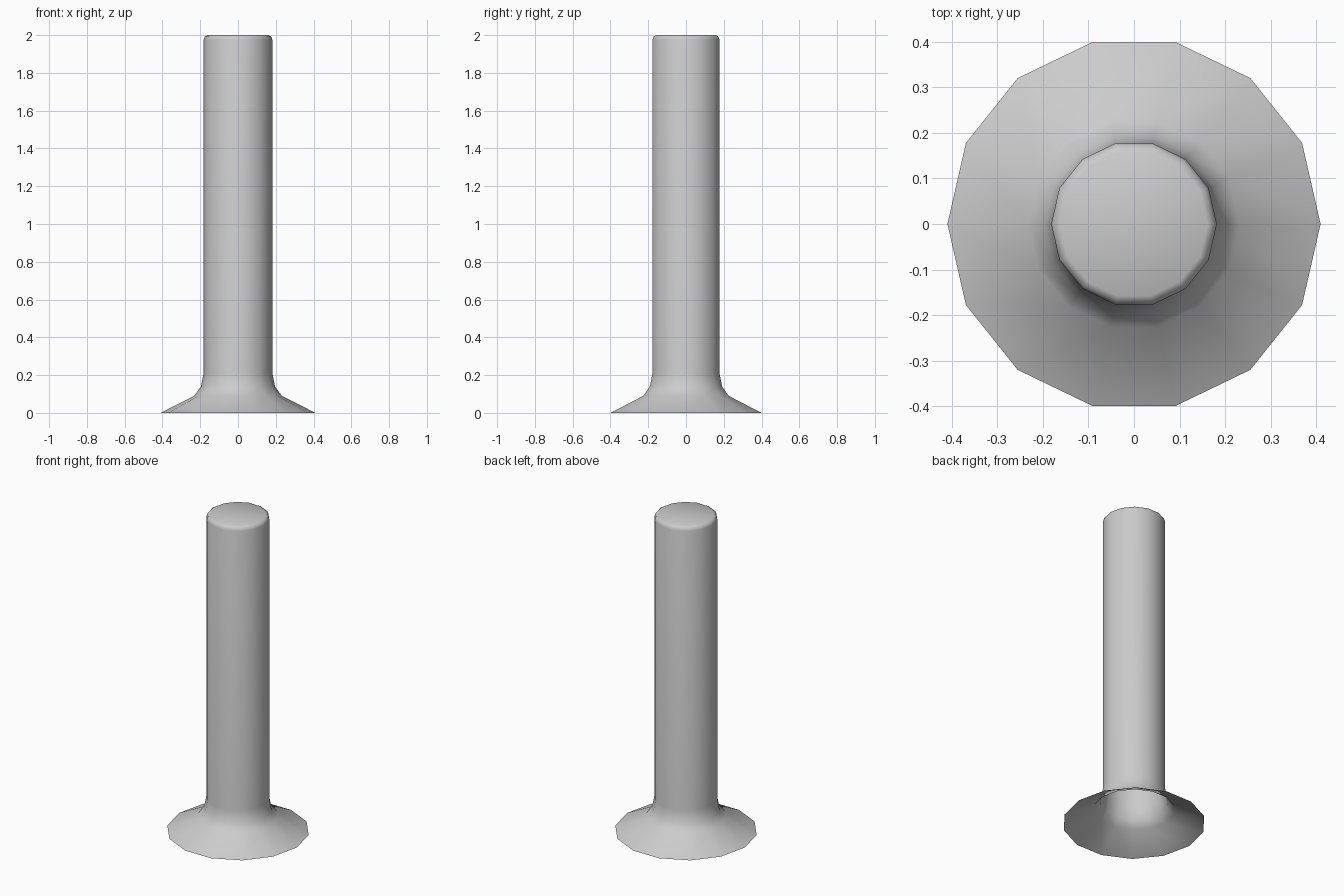
import bpy, bmesh, math

if "Cube" in bpy.data.objects:
    bpy.data.objects.remove(bpy.data.objects["Cube"])

SIDES = 14
# Outline from the open flared foot up to the rounded top edge: (radius, height)
PROFILE = [(0.41, 0.0), (0.232, 0.09), (0.196, 0.14), (0.182, 0.21),
           (0.182, 1.975), (0.176, 1.992), (0.162, 2.0)]

bm = bmesh.new()
rings = []
for r, z in PROFILE:
    rings.append([bm.verts.new((r * math.cos(2 * math.pi * i / SIDES),
                                r * math.sin(2 * math.pi * i / SIDES), z))
                  for i in range(SIDES)])

# Walls of the post and its flared foot
for low, high in zip(rings, rings[1:]):
    for i in range(SIDES):
        j = (i + 1) % SIDES
        bm.faces.new((low[i], low[j], high[j], high[i]))

# Flat top cap, bottom stays open
bm.faces.new(rings[-1])

mesh = bpy.data.meshes.new("flared_post")
bm.to_mesh(mesh)
bm.free()
mesh.shade_smooth()
post = bpy.data.objects.new("flared_post", mesh)
bpy.context.collection.objects.link(post)
